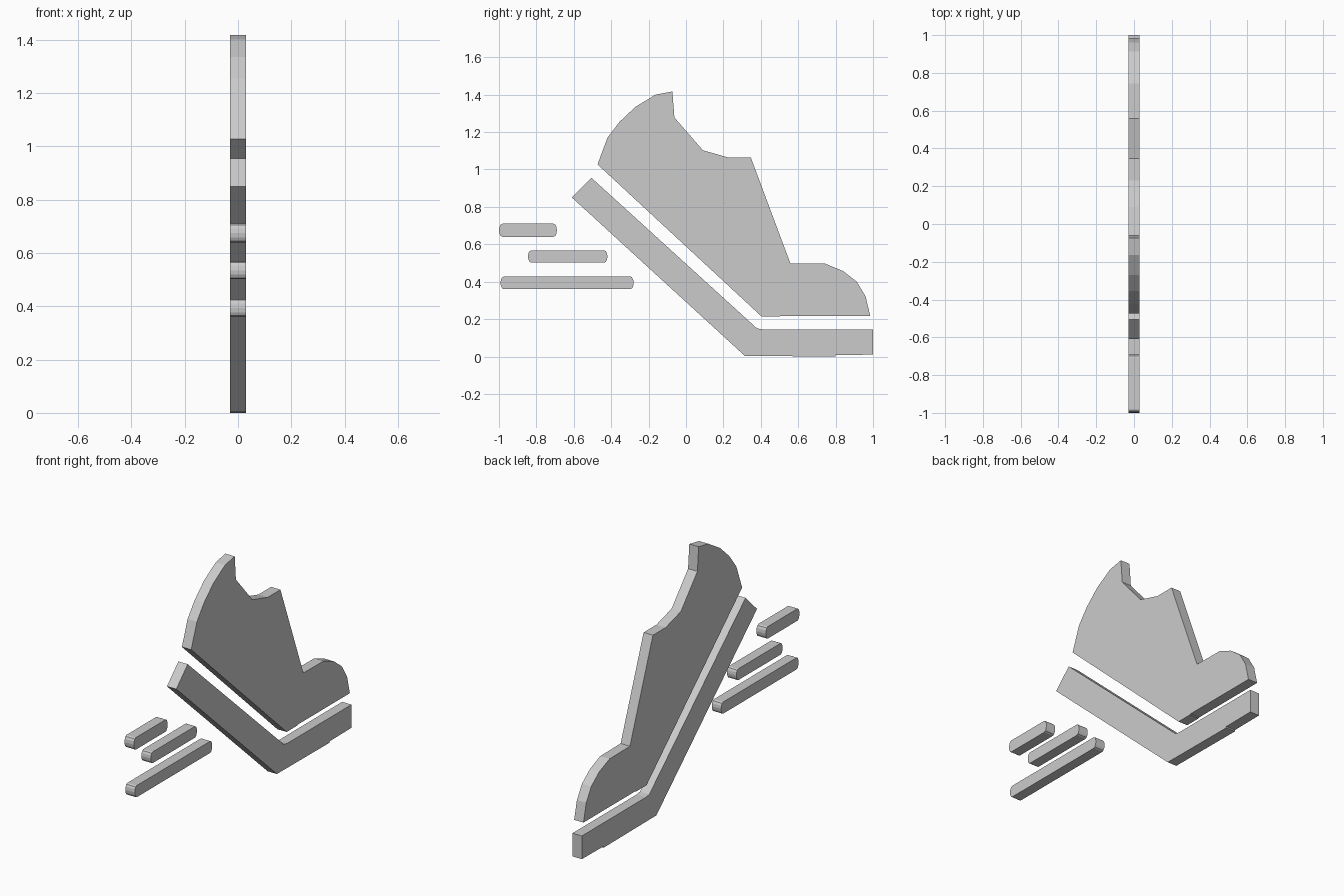
import bpy, bmesh, math

if "Cube" in bpy.data.objects:
    bpy.data.objects.remove(bpy.data.objects["Cube"])

HALF = 0.03  # half thickness along x


def plate(name, outline):
    """Extrude a (y, z) outline into a flat plate centred on x = 0."""
    bm = bmesh.new()
    face = bm.faces.new([bm.verts.new((-HALF, y, z)) for y, z in outline])
    ext = bmesh.ops.extrude_face_region(bm, geom=[face])
    moved = [g for g in ext["geom"] if isinstance(g, bmesh.types.BMVert)]
    bmesh.ops.translate(bm, verts=moved, vec=(2 * HALF, 0, 0))
    bmesh.ops.recalc_face_normals(bm, faces=bm.faces)
    mesh = bpy.data.meshes.new(name)
    bm.to_mesh(mesh)
    bm.free()
    obj = bpy.data.objects.new(name, mesh)
    bpy.context.collection.objects.link(obj)
    return obj


def bar_outline(y0, y1, z0, z1, bulge=0.018, steps=6):
    """Bar with shallow rounded ends."""
    mid, half = (z0 + z1) / 2, (z1 - z0) / 2
    angles = [-math.pi / 2 + math.pi * i / steps for i in range(steps + 1)]
    right = [(y1 - bulge + bulge * math.cos(a), mid + half * math.sin(a)) for a in angles]
    left = [(y0 + bulge - bulge * math.cos(a), mid - half * math.sin(a)) for a in angles]
    return right + left


# Shoe upper: heel curve, collar, tongue, toe cap, flat underside
plate("shoe_upper", [
    (-0.473, 1.027), (-0.42, 1.17), (-0.355, 1.255), (-0.27, 1.335),
    (-0.163, 1.40), (-0.073, 1.417), (-0.062, 1.278), (0.09, 1.103),
    (0.23, 1.063), (0.347, 1.063), (0.558, 0.498), (0.745, 0.496),
    (0.84, 0.457), (0.913, 0.40), (0.96, 0.322), (0.985, 0.217),
    (0.505, 0.217), (0.50, 0.213), (0.405, 0.213)])

# Bent sole
plate("sole", [
    (-0.505, 0.955), (-0.61, 0.85), (0.315, 0.003), (0.80, 0.0),
    (0.80, 0.008), (1.0, 0.01), (1.0, 0.145), (0.41, 0.145), (0.38, 0.15)])

# Speed lines behind the heel
for i, (y0, y1, z0, z1) in enumerate([
        (-1.0, -0.69, 0.64, 0.71),
        (-0.845, -0.42, 0.502, 0.568),
        (-0.992, -0.28, 0.36, 0.428)], 1):
    plate(f"speed_line_{i}", bar_outline(y0, y1, z0, z1))
